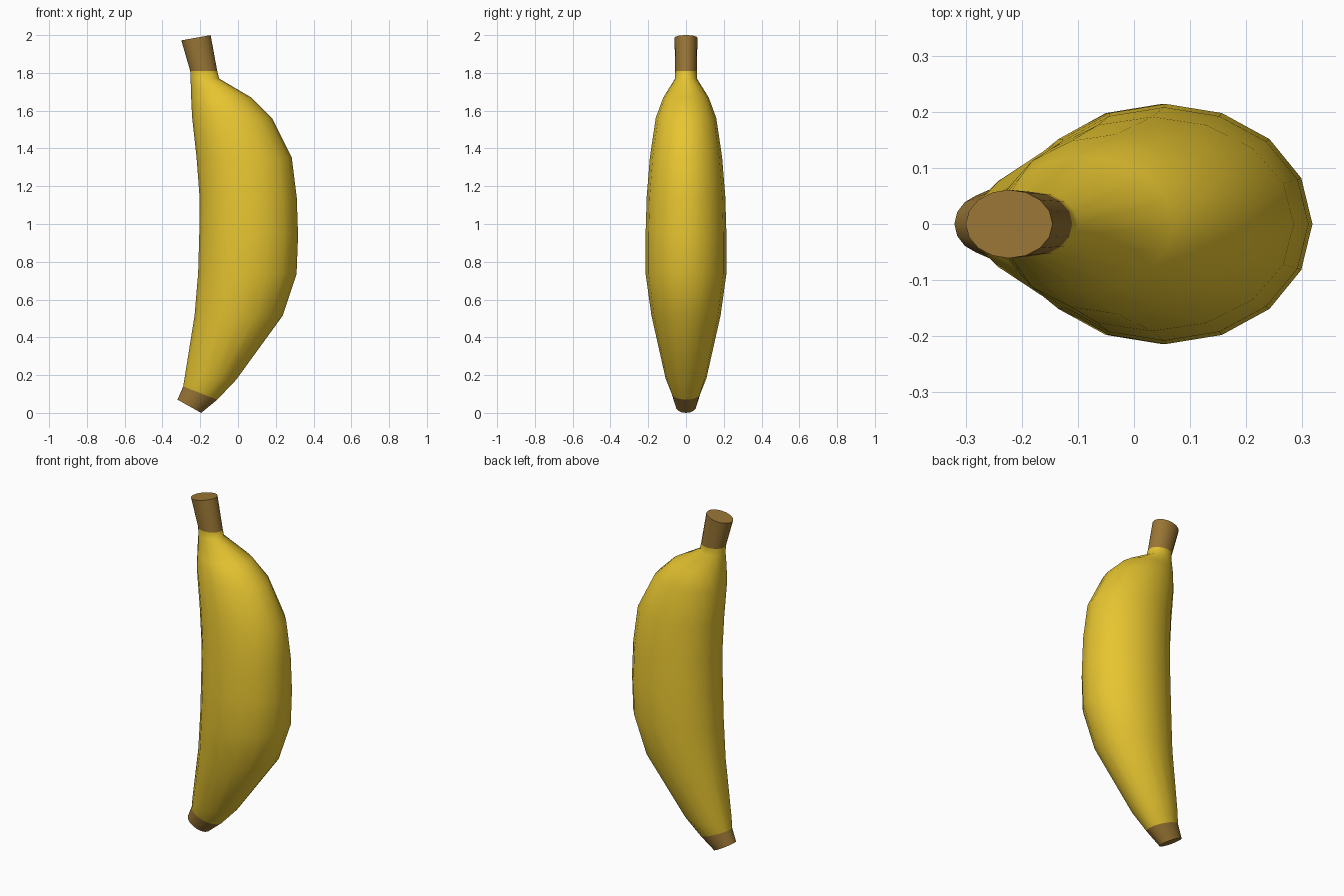
import bpy, bmesh, math

if "Cube" in bpy.data.objects:
    bpy.data.objects.remove(bpy.data.objects["Cube"])

SIDES = 16


def material(name, color):
    m = bpy.data.materials.new(name)
    m.diffuse_color = (*color, 1)
    m.use_nodes = True
    m.node_tree.nodes["Principled BSDF"].inputs["Base Color"].default_value = m.diffuse_color
    return m


def tube(name, rings, mat, cap_first=False, cap_last=False):
    """Loft tilted ellipses: inner point (x, z), outer point (x, z), y half-width."""
    bm = bmesh.new()
    loops = []
    for xl, zl, xr, zr, w in rings:
        loop = []
        for i in range(SIDES):
            a = 2 * math.pi * i / SIDES
            t = (1 + math.cos(a)) / 2
            loop.append(bm.verts.new((xl + (xr - xl) * t, w * math.sin(a), zl + (zr - zl) * t)))
        loops.append(loop)
    for a, b in zip(loops, loops[1:]):
        for i in range(SIDES):
            j = (i + 1) % SIDES
            bm.faces.new((a[i], b[i], b[j], a[j]))
    if cap_first:
        bm.faces.new(loops[0])
    if cap_last:
        bm.faces.new(loops[-1][::-1])
    # rings run from top to bottom, so flip to face outwards
    bmesh.ops.reverse_faces(bm, faces=[f for f in bm.faces if len(f.verts) == 4])
    me = bpy.data.meshes.new(name)
    bm.to_mesh(me)
    bm.free()
    me.materials.append(mat)
    ob = bpy.data.objects.new(name, me)
    bpy.context.collection.objects.link(ob)
    bpy.ops.object.select_all(action='DESELECT')
    bpy.context.view_layer.objects.active = ob
    ob.select_set(True)
    bpy.ops.object.shade_smooth_by_angle(angle=math.radians(50))
    return ob


yellow = material("yellow_peel", (0.80, 0.56, 0.03))
brown = material("brown_ends", (0.32, 0.18, 0.035))

# Shared seam rings
neck = (-0.253, 1.81, -0.11, 1.81, 0.057)
base = (-0.29, 0.14, -0.11, 0.07, 0.077)

# Stem
tube("stem", [(-0.30, 1.972, -0.145, 2.0, 0.061), neck], brown, cap_first=True)

# Fruit body, top to bottom
tube("peel", [
    neck,
    (-0.251, 1.77, -0.10, 1.77, 0.058),
    (-0.248, 1.67, 0.07, 1.67, 0.12),
    (-0.243, 1.565, 0.18, 1.56, 0.16),
    (-0.22, 1.36, 0.285, 1.35, 0.191),
    (-0.204, 1.15, 0.311, 1.14, 0.208),
    (-0.205, 0.95, 0.318, 0.94, 0.214),
    (-0.211, 0.74, 0.31, 0.735, 0.214),
    (-0.23, 0.515, 0.237, 0.515, 0.183),
    (-0.282, 0.19, -0.01, 0.175, 0.108),
    base,
], yellow)

# Blossom tip
tube("tip", [base, (-0.32, 0.07, -0.195, 0.0, 0.055)], brown, cap_last=True)
